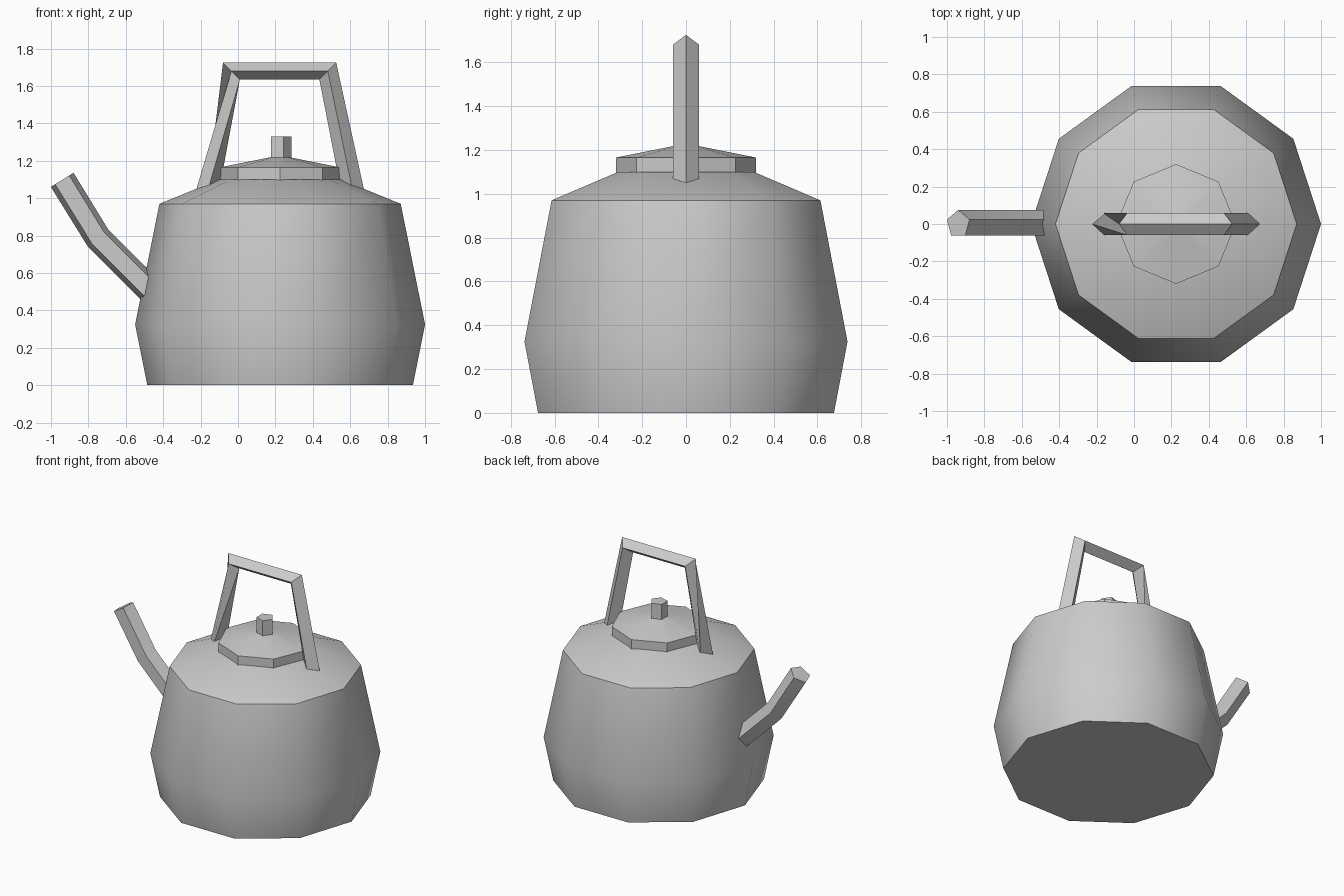
import bpy, bmesh
from math import sin, cos, tau, radians

if "Cube" in bpy.data.objects:
    bpy.data.objects.remove(bpy.data.objects["Cube"])

CX = 0.225  # axis of the kettle body


def loft(name, rings):
    """Skin a sequence of equal-count rings and cap both ends."""
    bm = bmesh.new()
    vs = [[bm.verts.new(p) for p in ring] for ring in rings]
    n = len(rings[0])
    for a, b in zip(vs, vs[1:]):
        for i in range(n):
            j = (i + 1) % n
            bm.faces.new((a[i], a[j], b[j], b[i]))
    bm.faces.new(vs[0][::-1])
    bm.faces.new(vs[-1])
    bmesh.ops.remove_doubles(bm, verts=bm.verts, dist=1e-5)
    bmesh.ops.recalc_face_normals(bm, faces=bm.faces)
    me = bpy.data.meshes.new(name)
    bm.to_mesh(me)
    bm.free()
    ob = bpy.data.objects.new(name, me)
    bpy.context.collection.objects.link(ob)
    bpy.ops.object.select_all(action='DESELECT')
    ob.select_set(True)
    bpy.context.view_layer.objects.active = ob
    bpy.ops.object.shade_smooth_by_angle(angle=radians(40))
    return ob


def turned(name, profile, sides):
    """Rings of (radius, height) around the body axis."""
    return loft(name, [[(CX + r * cos(tau * i / sides), r * sin(tau * i / sides), z)
                        for i in range(sides)] for r, z in profile])


# Body, lid and knob
turned("body", [(0.71, 0), (0.775, 0.325), (0.645, 0.97), (0.325, 1.10)], 10)
lid = [(0.32, 1.095), (0.32, 1.165), (0.06, 1.217), (0.03, 1.223)]
turned("lid", lid, 8)
turned("knob", [(0.06, 1.20), (0.06, 1.33)], 5)


# Handle: diamond section, with a quarter twist in the left leg
def diamond(x, z, dx, dz, turn=0):
    r = [(x + dx, 0, z + dz), (x, -0.06, z), (x - dx, 0, z - dz), (x, 0.06, z)]
    return r[-turn:] + r[:-turn] if turn else r


loft("handle", [diamond(-0.165, 1.03, -0.06, 0.01, 1),
                diamond(-0.035, 1.68, -0.045, 0.045),
                diamond(0.48, 1.68, 0.045, 0.045),
                diamond(0.617, 1.02, 0.06, 0.01)])


# Spout: bent five-sided bar
def pentagon(x, z, ux, uz, r=0.075):
    pts = []
    for i in range(5):
        s, c = r * sin(tau * i / 5), r * cos(tau * i / 5)
        pts.append((x + ux * s, c, z + uz * s))
    return pts


loft("spout", [pentagon(-0.42, 0.46, 0.71, 0.71),
               pentagon(-0.747, 0.785, 0.76, 0.65),
               pentagon(-0.94, 1.098, 0.85, 0.53)])
